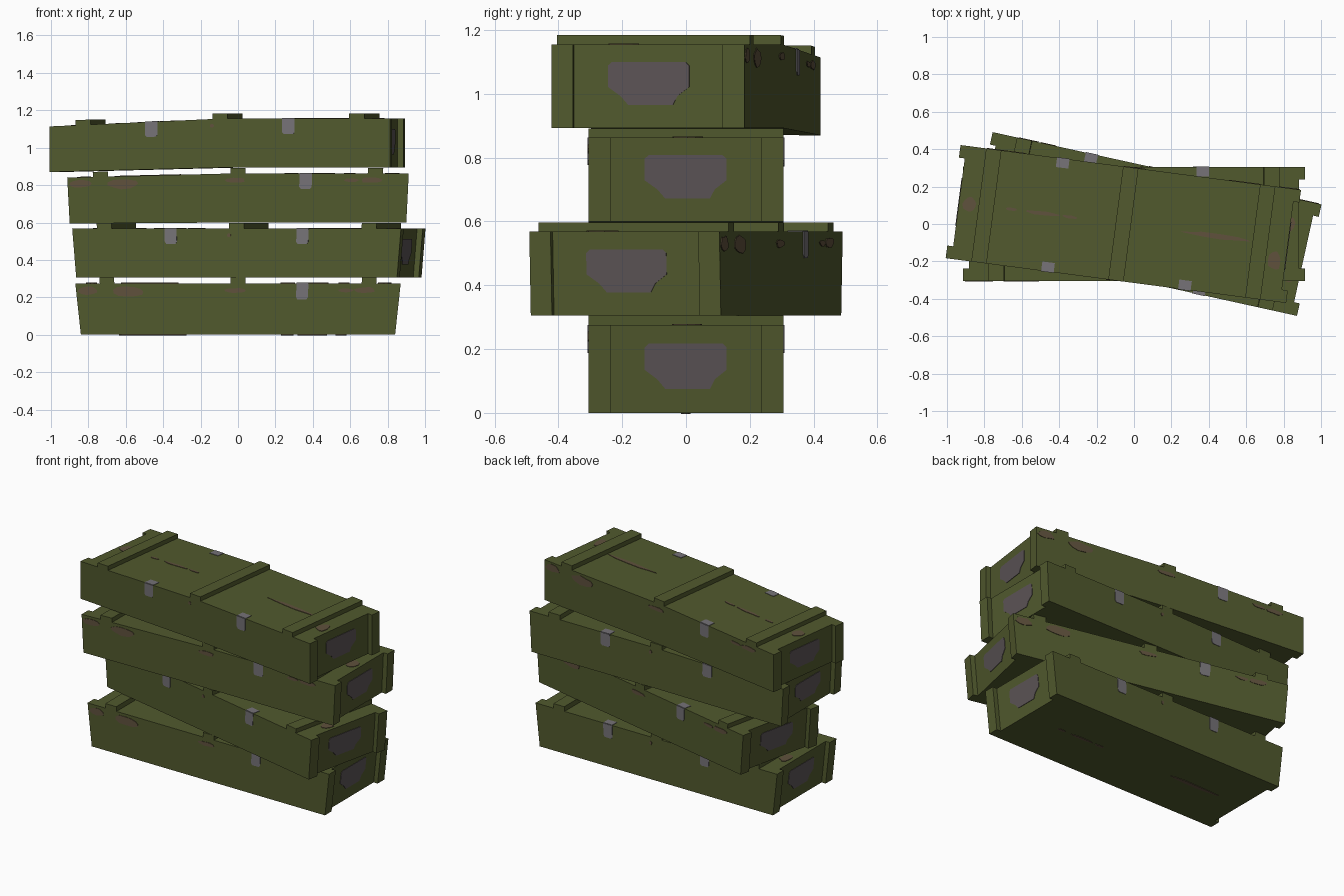
import bpy, bmesh, math, random
from mathutils import Vector, Matrix

if "Cube" in bpy.data.objects:
    bpy.data.objects.remove(bpy.data.objects["Cube"])

random.seed(4)


def material(name, rgb):
    m = bpy.data.materials.new(name)
    m.diffuse_color = (*rgb, 1)
    m.use_nodes = True
    m.node_tree.nodes["Principled BSDF"].inputs["Base Color"].default_value = m.diffuse_color
    return m


GREEN = material("olive_green_paint", (0.083, 0.101, 0.027))
GREY = material("bare_metal_grey", (0.18, 0.17, 0.185))
DARK = material("worn_grey_plate", (0.107, 0.089, 0.093))
RUST = material("rust_brown", (0.115, 0.083, 0.046))

# Reference crate: half length, half width, height, batten top, board thickness, end recess
L, W, H, HB, T, R = 0.87, 0.305, 0.275, 0.305, 0.068, 0.03

# centre x, base z, height, half length bottom/top, turn (deg), flipped, sag bottom/top of the left end
CRATES = [
    (0.0, 0.0, 0.275, 0.84, 0.87, 0, False, 0.0, 0.0),
    (0.058, 0.305, 0.263, 0.878, 0.90, -12.4, True, 0.0, 0.0),
    (0.0, 0.60, 0.263, 0.90, 0.913, 0, False, 0.006, 0.025),
    (-0.057, 0.893, 0.262, 0.918, 0.918, -7.5, True, 0.025, 0.045),
]


def placer(cx, z0, h, hb, ht, turn, flip, sag_b, sag_t):
    """Map reference-crate points onto one crate of the leaning stack."""
    rot = Matrix.Rotation(math.radians(turn + (180 if flip else 0)), 3, 'Z')

    def place(p):
        t = p.z / H
        x = p.x * (hb + (ht - hb) * t) / L
        left = max(0, x if flip else -x)
        z = z0 + t * h - (sag_b + (sag_t - sag_b) * t) * left
        return rot @ Vector((x, p.y, z)) + Vector((cx, 0, 0))
    return place


def finish(bm, name, mat, place):
    for v in bm.verts:
        v.co = place(v.co)
    bmesh.ops.recalc_face_normals(bm, faces=bm.faces)
    me = bpy.data.meshes.new(name)
    bm.to_mesh(me)
    bm.free()
    me.materials.append(mat)
    bpy.context.collection.objects.link(bpy.data.objects.new(name, me))


def box(bm, x0, x1, y0, y1, z0, z1):
    size = Matrix.Diagonal((x1 - x0, y1 - y0, z1 - z0, 1))
    mid = Matrix.Translation(((x0 + x1) / 2, (y0 + y1) / 2, (z0 + z1) / 2))
    bmesh.ops.create_cube(bm, size=1, matrix=mid @ size)


def plate(bm, pts, side):
    """Thin plate with a 2D outline lying on one side of the crate."""
    to3d = {
        'front': lambda u, v, d: (u, -W - d, v),
        'back': lambda u, v, d: (-u, W + d, v),
        'top': lambda u, v, d: (u, v, H + d),
        'bottom': lambda u, v, d: (u, v, -d),
        'right': lambda u, v, d: (L - R + d, u, v),
        'left': lambda u, v, d: (-L + R - d, -u, v),
    }[side]
    out = [bm.verts.new(to3d(u, v, 0.003)) for u, v in pts]
    inn = [bm.verts.new(to3d(u, v, -0.002 if side != 'bottom' else 0.0)) for u, v in pts]
    bm.faces.new(out)
    bm.faces.new(inn[::-1])
    for i in range(len(pts)):
        j = (i + 1) % len(pts)
        bm.faces.new((out[i], inn[i], inn[j], out[j]))


def rect(u0, u1, v0, v1):
    return [(u0, v0), (u1, v0), (u1, v1), (u0, v1)]


def blob(u0, u1, v0, v1, n=11):
    """Ragged oval stain."""
    pts = []
    for i in range(n):
        a, r = 2 * math.pi * i / n, random.uniform(0.8, 1.1)
        pts.append(((u0 + u1) / 2 + r * math.cos(a) * (u1 - u0) / 2,
                    (v0 + v1) / 2 + r * math.sin(a) * (v1 - v0) / 2))
    return pts


HANDLE = [(-0.065, 0.075), (0.075, 0.075), (0.09, 0.105), (0.127, 0.135), (0.127, 0.205),
          (0.115, 0.217), (-0.118, 0.217), (-0.13, 0.205), (-0.13, 0.135), (-0.09, 0.105)]

for n, crate in enumerate(CRATES, 1):
    place = placer(*crate)

    # box: two long side boards with the recessed core between them
    bm = bmesh.new()
    box(bm, -L + R, L - R, -W + T, W - T, 0, H)
    for s in (-1, 1):
        box(bm, -L, L, *sorted((s * W, s * (W - T))), 0, H)
    bmesh.ops.bisect_plane(bm, geom=bm.verts[:] + bm.edges[:] + bm.faces[:],
                           plane_co=(0, 0, 0), plane_no=(1, 0, 0))
    finish(bm, f"crate_{n}_box", GREEN, place)

    # lid battens
    bm = bmesh.new()
    for x in (-0.7, 0, 0.7):
        box(bm, x - 0.039, x + 0.039, -W, W, H - 0.005, HB)
    finish(bm, f"crate_{n}_lid_battens", GREEN, place)

    # latches wrapping over the lid edge: one on the front, two on the back
    bm = bmesh.new()
    for side, x in (('front', 0.345), ('back', -0.35), ('back', 0.35)):
        plate(bm, [(x - 0.024, 0.188), (x + 0.024, 0.188), (x + 0.032, 0.2),
                   (x + 0.032, H), (x - 0.032, H), (x - 0.032, 0.2)], side)
        s = -1 if side == 'front' else 1
        plate(bm, rect(-s * x - 0.032, -s * x + 0.032, *sorted((s * W, s * (W - 0.05)))), 'top')
    finish(bm, f"crate_{n}_latches", GREY, place)

    # worn handle plates on the recessed ends
    bm = bmesh.new()
    for side in ('right', 'left'):
        plate(bm, HANDLE, side)
    finish(bm, f"crate_{n}_handle_plates", DARK, place)

    # rust stains on the front, lid and underside
    bm = bmesh.new()
    for b in ((-0.86, -0.75, 0.212, 0.262), (-0.67, -0.5, 0.2, 0.262),
              (-0.075, 0.04, 0.222, 0.25), (0.54, 0.62, 0.226, 0.248), (0.62, 0.74, 0.222, 0.256)):
        plate(bm, blob(*b), 'front')
    plate(bm, blob(-0.05, -0.03, 0.225, 0.25), 'back')
    for x0, x1, w in ((-0.65, -0.3, 0.014), (0.23, 0.31, 0.009), (0.33, 0.5, 0.011), (0.54, 0.6, 0.009)):
        plate(bm, blob(x0, x1, -w, w), 'top')
        if n == 1:
            plate(bm, blob(x0, x1, -w, w), 'bottom')
    plate(bm, blob(0.75, 0.82, -0.04, 0.05), 'top')
    plate(bm, blob(-0.82, -0.75, 0.04, 0.14), 'top')
    finish(bm, f"crate_{n}_rust_stains", RUST, place)
